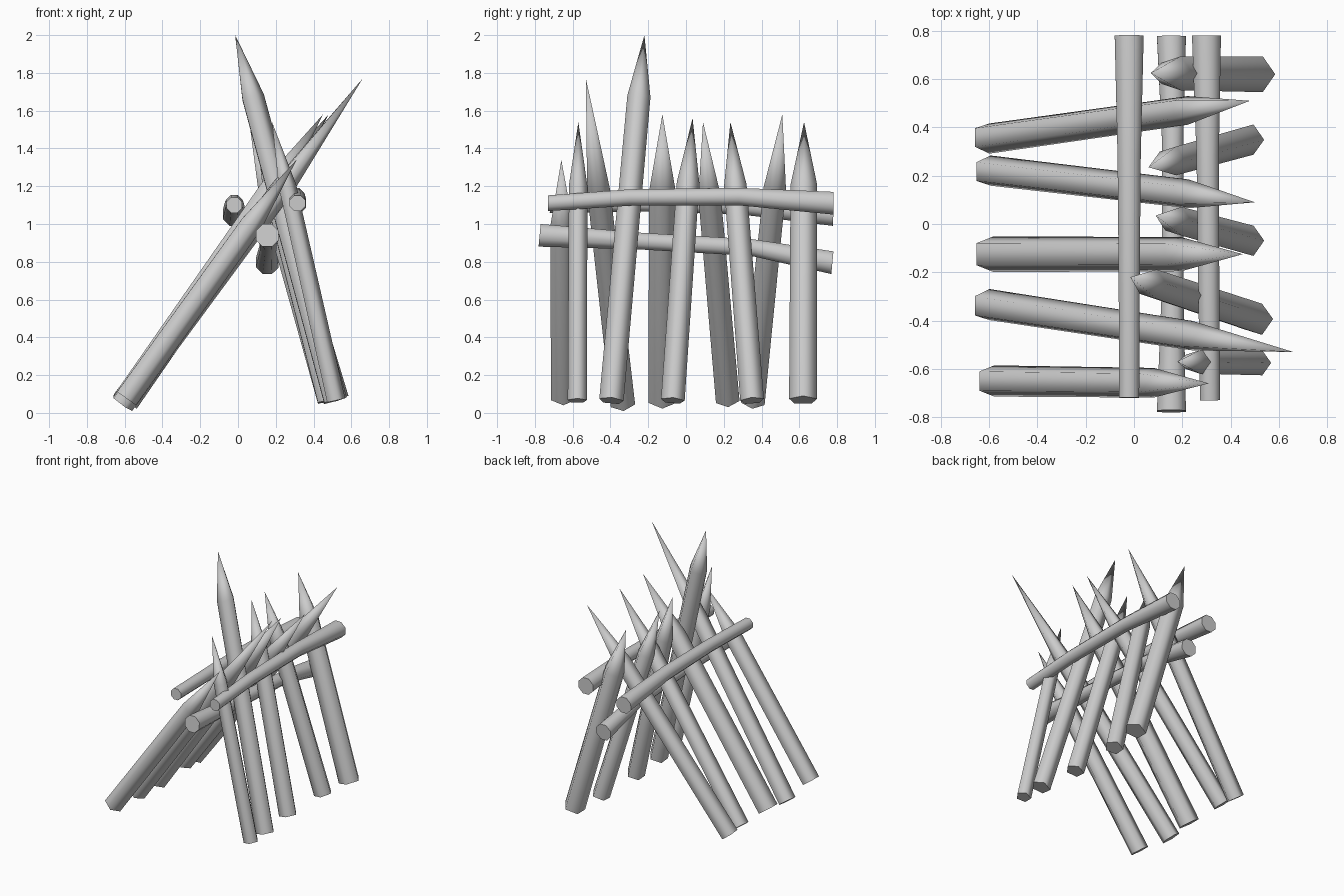
import bpy, bmesh, math
from mathutils import Vector

if "Cube" in bpy.data.objects:
    bpy.data.objects.remove(bpy.data.objects["Cube"])


def tube(name, rings, sides, side_dir, offset=0.0, apex=None):
    """Loft polygon rings (centre, radius) along a path; optional pointed end."""
    bm = bmesh.new()
    axis = (Vector(rings[-1][0]) - Vector(rings[0][0])).normalized()
    u = Vector(side_dir)
    u = (u - axis * u.dot(axis)).normalized()
    v = axis.cross(u)
    loops = []
    for centre, r in rings:
        loop = []
        for i in range(sides):
            a = 2 * math.pi * i / sides + offset
            loop.append(bm.verts.new(Vector(centre) + r * (math.cos(a) * u + math.sin(a) * v)))
        loops.append(loop)
    for lo, hi in zip(loops, loops[1:]):
        for i in range(sides):
            j = (i + 1) % sides
            bm.faces.new((lo[i], lo[j], hi[j], hi[i]))
    bm.faces.new(loops[0][::-1])
    if apex is None:
        bm.faces.new(loops[-1])
    else:
        tip = bm.verts.new(apex)
        for i in range(sides):
            bm.faces.new((loops[-1][i], loops[-1][(i + 1) % sides], tip))
    bmesh.ops.recalc_face_normals(bm, faces=bm.faces)
    me = bpy.data.meshes.new(name)
    bm.to_mesh(me)
    bm.free()
    ob = bpy.data.objects.new(name, me)
    bpy.context.collection.objects.link(ob)
    bpy.ops.object.select_all(action='DESELECT')
    ob.select_set(True)
    bpy.context.view_layer.objects.active = ob
    bpy.ops.object.shade_smooth_by_angle(angle=math.radians(80))
    return ob


def stake(name, base, tip, r, shoulder):
    """Five-sided post with a sharpened point."""
    b, t = Vector(base), Vector(tip)
    tube(name, [(b, r), (b.lerp(t, shoulder), r * 0.95)], 5, (1, 0, 0), apex=t)


# Long stakes leaning to the right: base, tip, radius, start of point
left_stakes = [
    ((-0.595, -0.65, 0.08), (0.31, -0.66, 1.34), 0.068, 0.73),
    ((-0.615, -0.335, 0.05), (0.66, -0.53, 1.77), 0.068, 0.66),
    ((-0.60, -0.125, 0.067), (0.45, -0.125, 1.58), 0.078, 0.74),
    ((-0.61, 0.22, 0.07), (0.50, 0.09, 1.54), 0.066, 0.74),
    ((-0.615, 0.355, 0.06), (0.48, 0.51, 1.58), 0.066, 0.75),
]
# Steeper stakes leaning to the left
right_stakes = [
    ((0.515, -0.575, 0.065), (0.18, -0.57, 1.54), 0.054, 0.77),
    ((0.51, -0.395, 0.065), (-0.015, -0.22, 2.0), 0.068, 0.83),
    ((0.475, -0.07, 0.065), (0.09, 0.035, 1.56), 0.066, 0.77),
    ((0.475, 0.35, 0.065), (0.06, 0.235, 1.54), 0.066, 0.77),
    ((0.51, 0.62, 0.068), (0.07, 0.625, 1.54), 0.078, 0.77),
]
for i, s in enumerate(left_stakes, 1):
    stake(f"left_stake_{i}", *s)
for i, s in enumerate(right_stakes, 1):
    stake(f"right_stake_{i}", *s)

# Horizontal rails, slightly bent
rails = {
    "left_rail": [((-0.02, -0.72, 1.10), 0.045), ((-0.02, -0.25, 1.11), 0.047),
                  ((-0.02, 0.28, 1.10), 0.052), ((-0.02, 0.78, 1.05), 0.065)],
    "lower_rail": [((0.155, -0.775, 0.94), 0.065), ((0.16, -0.25, 0.91), 0.048),
                   ((0.16, 0.35, 0.875), 0.048), ((0.155, 0.775, 0.795), 0.065)],
    "right_rail": [((0.315, -0.73, 1.11), 0.045), ((0.31, -0.3, 1.14), 0.047),
                   ((0.305, 0.28, 1.145), 0.05), ((0.30, 0.78, 1.11), 0.065)],
}
for name, rings in rails.items():
    tube(name, rings, 8, (1, 0, 0), math.pi / 8)
